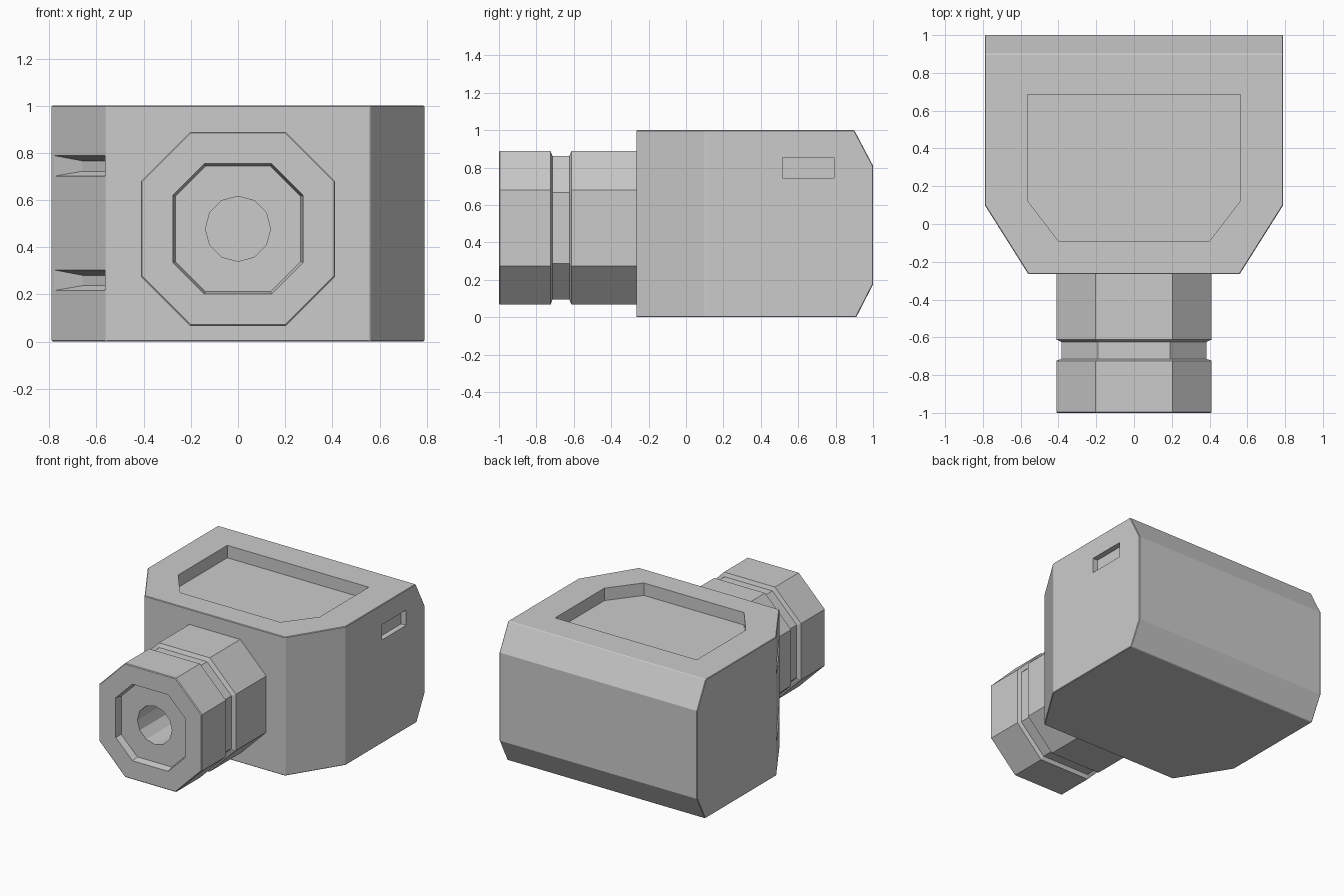
import bpy, bmesh
from math import pi
from mathutils import Vector, Matrix

if "Cube" in bpy.data.objects:
    bpy.data.objects.remove(bpy.data.objects["Cube"])


def make_object(name, bm):
    bmesh.ops.recalc_face_normals(bm, faces=bm.faces[:])
    mesh = bpy.data.meshes.new(name)
    bm.to_mesh(mesh)
    bm.free()
    obj = bpy.data.objects.new(name, mesh)
    bpy.context.collection.objects.link(obj)
    return obj


def loft(bm, rings):
    """Skin a list of equally sized point rings and cap both ends."""
    loops = [[bm.verts.new(p) for p in ring] for ring in rings]
    for a, b in zip(loops, loops[1:]):
        for i in range(len(a)):
            j = (i + 1) % len(a)
            bm.faces.new((a[i], a[j], b[j], b[i]))
    bm.faces.new(loops[0])
    bm.faces.new(loops[-1])


def mirrored(half):
    """Complete a right-hand half outline across x = 0."""
    return half + [(-x, y) for x, y in reversed(half)]


def hull(name, points):
    bm = bmesh.new()
    for p in points:
        bm.verts.new(p)
    bmesh.ops.convex_hull(bm, input=bm.verts[:])
    return make_object(name, bm)


def cut(obj, cutter):
    cutter.hide_render = True
    cutter.hide_viewport = True
    cutter.display_type = 'WIRE'
    mod = obj.modifiers.new(cutter.name, 'BOOLEAN')
    mod.operation = 'DIFFERENCE'
    mod.solver = 'EXACT'
    mod.object = cutter


# Housing: plan outline extruded up, back edges sliced off
plan = mirrored([(0.56, -0.265), (0.79, 0.10), (0.79, 1.0)])
bm = bmesh.new()
loft(bm, [[(x, y, z) for x, y in plan] for z in (0.0, 1.0)])
for point, normal in (((0, 0.90, 1.0), (0, 0.19, 0.10)),
                      ((0, 0.91, 0.0), (0, 0.175, -0.09))):
    res = bmesh.ops.bisect_plane(bm, geom=bm.verts[:] + bm.edges[:] + bm.faces[:],
                                 plane_co=point, plane_no=Vector(normal).normalized(),
                                 clear_outer=True)
    edges = [g for g in res['geom_cut'] if isinstance(g, bmesh.types.BMEdge)]
    bmesh.ops.edgeloop_fill(bm, edges=edges)
housing = make_object("housing", bm)
bevel = housing.modifiers.new("edge_bevel", 'BEVEL')
bevel.width = 0.004
bevel.segments = 1

# Recessed panel in the top
panel = mirrored([(0.40, -0.09), (0.565, 0.125), (0.565, 0.685)])
bm = bmesh.new()
loft(bm, [[(x, y, z) for x, y in panel] for z in (0.91, 1.1)])
cut(housing, make_object("top_panel_cutter", bm))

# Small slot in the right side
cut(housing, hull("side_slot_cutter", [(x, y, z) for x in (0.75, 0.85)
                                       for y in (0.515, 0.79) for z in (0.745, 0.855)]))

# Two ramped finger notches in the left slanted face
a, b = Vector((-0.79, 0.10, 0)), Vector((-0.56, -0.265, 0))
out = Vector((-0.365, -0.23, 0)).normalized()
for i, z in enumerate((0.70, 0.215)):
    pts = []
    for f0, f1, z0, z1, d in ((0.02, 0.98, 0.0, 0.09, 0.002), (0.42, 0.96, 0.022, 0.066, -0.04)):
        pts += [a.lerp(b, f) + out * d + Vector((0, 0, z + dz))
                for f in (f0, f1) for dz in (z0, z1)]
    cut(housing, hull(f"notch_cutter_{i + 1}", pts))

# Octagonal connector with a groove and a recessed front
CZ = 0.478


def octagon(y, r, flat):
    q = [(r, -flat), (r, flat), (flat, r), (-flat, r), (-r, flat), (-r, -flat), (-flat, -r), (flat, -r)]
    return [(x, y, CZ + z) for x, z in q]


bm = bmesh.new()
loft(bm, [octagon(*s) for s in (
    (-0.26, 0.411, 0.203), (-0.612, 0.411, 0.203), (-0.624, 0.384, 0.19),
    (-0.714, 0.384, 0.19), (-0.724, 0.411, 0.203), (-0.995, 0.411, 0.203),
    (-1.0, 0.406, 0.20), (-1.0, 0.276, 0.143), (-0.95, 0.266, 0.138))])
connector = make_object("connector", bm)

# Cable hole
bm = bmesh.new()
bmesh.ops.create_cone(bm, cap_ends=True, segments=12, radius1=0.138, radius2=0.138, depth=0.5,
                      matrix=Matrix.Translation((0, -0.8, CZ)) @ Matrix.Rotation(pi / 2, 4, 'X'))
cut(connector, make_object("cable_hole_cutter", bm))
